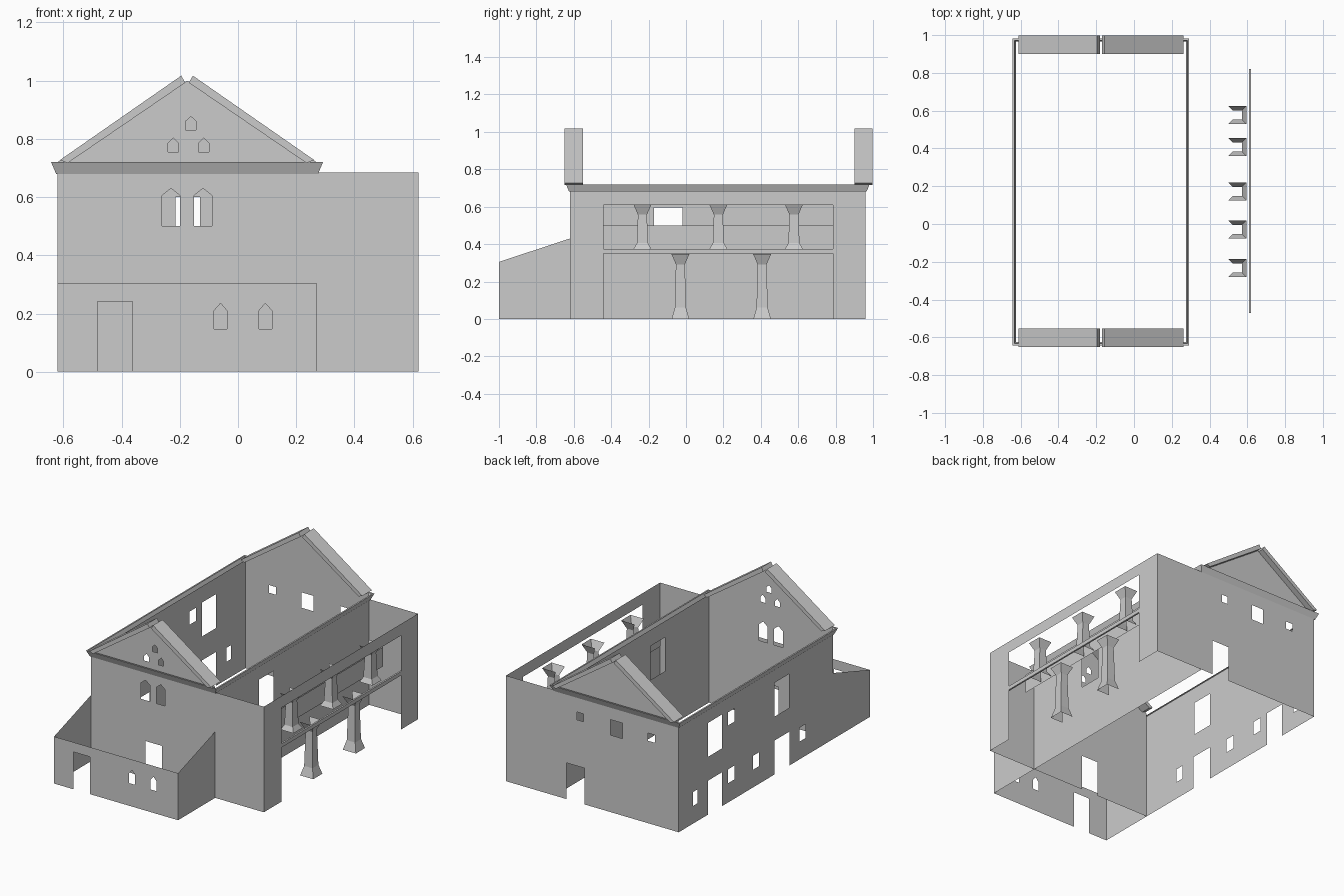
import bpy
from mathutils import Vector
from mathutils.geometry import tessellate_polygon

if "Cube" in bpy.data.objects:
    bpy.data.objects.remove(bpy.data.objects["Cube"])

XL, XM, XR = -0.62, 0.27, 0.62      # left wall, inner wall, wing wall
YF, YB, YA = -0.62, 0.96, -1.0      # front, back, annex front
XC = (XL + XM) / 2                  # ridge line


def mesh_obj(name, verts, faces):
    me = bpy.data.meshes.new(name)
    me.from_pydata([tuple(v) for v in verts], [], faces)
    me.update()
    ob = bpy.data.objects.new(name, me)
    bpy.context.collection.objects.link(ob)
    return ob


def rect(a, b, z0, z1):
    return [(a, z0), (b, z0), (b, z1), (a, z1)]


def arch(c, w, z0, spring, z1):
    return [(c - w, z0), (c + w, z0), (c + w, spring), (c, z1), (c - w, spring)]


def wall(name, axis, pos, a, b, top, doors=(), holes=()):
    """Thin upright wall; doors notch the bottom edge, holes are cut out."""
    outline = [(a, 0)]
    for d0, d1, h in sorted(doors):
        outline += [(d0, 0), (d0, h), (d1, h), (d1, 0)]
    outline += [(b, 0)] + list(top)
    loops = [[Vector((u, v, 0)) for u, v in lp] for lp in [outline, *holes]]
    tris = tessellate_polygon(loops)
    pts = [p for lp in loops for p in lp]
    verts = [(pos, p.x, p.y) if axis == 'x' else (p.x, pos, p.y) for p in pts]
    return mesh_obj(name, verts, tris)


def box(name, x0, x1, y0, y1, z0, z1):
    v = [(x, y, z) for z in (z0, z1) for x, y in ((x0, y0), (x1, y0), (x1, y1), (x0, y1))]
    f = [(3, 2, 1, 0), (4, 5, 6, 7)] + [(i, (i + 1) % 4, (i + 1) % 4 + 4, i + 4) for i in range(4)]
    return mesh_obj(name, v, f)


# Gabled front and back walls, each running on across the side wing
gable = [(XR, .685), (XM, .685), (XM, .72), (XC, 1.0), (XL, .72)]
wall("front_wall", 'y', YF, XL, XR, gable,
     doors=[(-.23, -.11, .235)],
     holes=[arch(-.23, .031, .5, .605, .63), arch(-.12, .031, .5, .605, .63),
            arch(-.162, .018, .83, .86, .877),
            arch(-.222, .018, .755, .785, .803), arch(-.117, .018, .755, .785, .803)])
wall("back_wall", 'y', YB, XL, XR, gable,
     doors=[(.055, .185, .235)],
     holes=[rect(-.45, -.4, .535, .585), rect(-.215, -.13, .5, .6), rect(.065, .11, .535, .585)])

# Long left wall with two storeys of doors and windows
wall("left_wall", 'x', XL, YF, YB, [(YB, .7), (YF, .7)],
     doors=[(.515, .66, .22), (-.175, -.02, .22)],
     holes=[rect(.515, .66, .375, .595), rect(-.17, -.02, .375, .595),
            rect(.39, .455, .5, .585), rect(.39, .455, .125, .215),
            rect(.765, .815, .115, .205), rect(.135, .2, .115, .205),
            rect(-.34, -.28, .115, .205)])

# Wall between house and wing, and the open gallery wall of the wing
wall("inner_wall", 'x', XM, YF, YB, [(YB, .7), (YF, .7)],
     holes=[rect(-.17, -.02, .375, .595)])
wall("gallery_wall", 'x', XR, YF, YB, [(YB, .685), (YF, .685)],
     doors=[(-.44, .785, .61)])

# Low front annex with sloping side walls
wall("annex_front", 'y', YA, XL, XM, [(XM, .305), (XL, .305)],
     doors=[(-.482, -.363, .242)],
     holes=[arch(-.06, .022, .147, .21, .235), arch(.094, .022, .147, .21, .235)])
for side, x in (("left", XL), ("right", XM)):
    wall("annex_side_" + side, 'x', x, YA, YF, [(YF, .43), (YA, .305)])

# Flared cornice around the house with a narrow top lip
rings = [(.005, .68), (.022, .72), (.012, .72)]
cv, cf = [], []
for o, z in rings:
    cv += [(XL - o, YF - o, z), (XM + o, YF - o, z), (XM + o, YB + o, z), (XL - o, YB + o, z)]
for k in range(len(rings) - 1):
    for i in range(4):
        j = (i + 1) % 4
        cf.append((k * 4 + i, k * 4 + j, k * 4 + j + 4, k * 4 + i + 4))
mesh_obj("cornice", cv, cf)

# Sloping coping slabs on both gables
prof = [(-.435, .718), (-.405, .712), (-.008, .99), (-.002, .995), (-.02, 1.017)]
prof = [(.437, .727), (.41, .717), (.006, .993), (.02, 1.017)]
for end, y0, y1 in (("front", -.65, -.552), ("back", .9, .998)):
    for side, s in (("left", -1), ("right", 1)):
        n = len(prof)
        v = [(XC + s * u, y, z) for y in (y0, y1) for u, z in prof]
        f = [tuple(range(n)), tuple(range(2 * n - 1, n - 1, -1))]
        f += [(i, i + n, (i + 1) % n + n, (i + 1) % n) for i in range(n)]
        mesh_obj(f"gable_coping_{end}_{side}", v, f)

# Gallery beam and parapet
box("gallery_beam", .608, .619, -.47, .82, .35, .375)
mesh_obj("gallery_parapet", [(.49, -.44, .375), (.49, .785, .375), (.49, .785, .5), (.49, -.44, .5)],
         [(0, 1, 2, 3)])


def column(name, y, z0, z1, foot):
    """Square column flared at both ends, open at the back."""
    cx, v, f = .547, [], []
    levels = [(.047, z0), (.03, z0 + foot), (.024, z1 - .055), (.048, z1)]
    for h, z in levels:
        v += [(cx - h, y - h, z), (cx + h, y - h, z), (cx + h, y + h, z), (cx - h, y + h, z)]
    for k in range(len(levels) - 1):
        for i in range(3):
            a = k * 4 + i
            f.append((a, a + 1, a + 5, a + 4))
    mesh_obj(name, v, f)


for i, y in enumerate((-.03, .407)):
    column(f"lower_column_{i}", y, 0, .347, .06)
for i, y in enumerate((-.233, .173, .577)):
    column(f"upper_column_{i}", y, .375, .612, .03)
